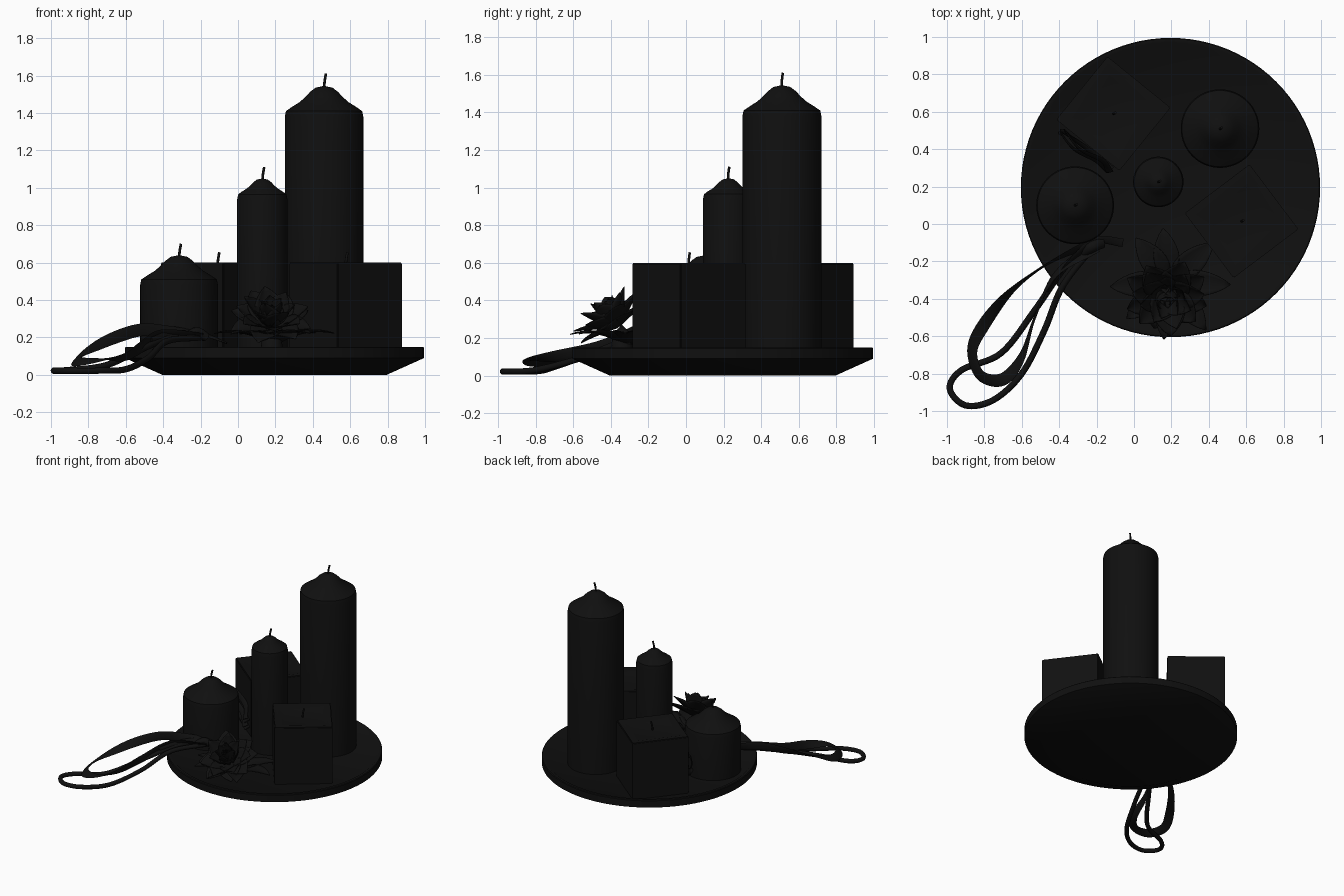
import bpy, bmesh, math, random
from mathutils import Vector, Matrix

if "Cube" in bpy.data.objects:
    bpy.data.objects.remove(bpy.data.objects["Cube"])

random.seed(4)
mat = bpy.data.materials.new("black")
mat.diffuse_color = (0.005, 0.005, 0.005, 1)
mat.use_nodes = True
mat.node_tree.nodes["Principled BSDF"].inputs["Base Color"].default_value = mat.diffuse_color


def finish(bm, name, angle=40):
    bmesh.ops.recalc_face_normals(bm, faces=bm.faces)
    me = bpy.data.meshes.new(name)
    bm.to_mesh(me)
    bm.free()
    ob = bpy.data.objects.new(name, me)
    bpy.context.collection.objects.link(ob)
    me.materials.append(mat)
    bpy.ops.object.select_all(action='DESELECT')
    ob.select_set(True)
    bpy.context.view_layer.objects.active = ob
    bpy.ops.object.shade_smooth_by_angle(angle=math.radians(angle))
    return ob


def lathe(name, profile, x, y, n=64):
    bm = bmesh.new()
    vs = [bm.verts.new((x + r, y, z)) for r, z in profile]
    es = [bm.edges.new(p) for p in zip(vs, vs[1:])]
    bmesh.ops.spin(bm, geom=vs + es, cent=(x, y, 0), axis=(0, 0, 1),
                   angle=math.tau, steps=n)
    bmesh.ops.remove_doubles(bm, verts=bm.verts, dist=1e-5)
    return finish(bm, name)


def smooth_path(pts, steps=8):
    # Catmull-Rom through the given points
    p = [Vector(q) for q in pts]
    p = [2 * p[0] - p[1]] + p + [2 * p[-1] - p[-2]]
    out = []
    for a, b, c, d in zip(p, p[1:], p[2:], p[3:]):
        for i in range(steps):
            t = i / steps
            out.append(0.5 * (2 * b + (c - a) * t + (2 * a - 5 * b + 4 * c - d) * t * t
                              + (3 * b - a - 3 * c + d) * t ** 3))
    return out + [p[-2]]


def sweep(name, pts, w, h, roll=lambda t: 0.0, n=10, ref=(0, 0, 1)):
    # elliptical section w by h carried along a path, rolled by roll(t)
    path = smooth_path(pts)
    bm = bmesh.new()
    rings = []
    for i, p in enumerate(path):
        t = (path[min(i + 1, len(path) - 1)] - path[max(i - 1, 0)]).normalized()
        side = t.cross(Vector(ref)).normalized()
        up = side.cross(t)
        r = roll(i / (len(path) - 1))
        a = side * math.cos(r) + up * math.sin(r)
        b = up * math.cos(r) - side * math.sin(r)
        rings.append([bm.verts.new(p + a * w * math.cos(k * math.tau / n)
                                   + b * h * math.sin(k * math.tau / n)) for k in range(n)])
    for r0, r1 in zip(rings, rings[1:]):
        for k in range(n):
            bm.faces.new((r0[k], r0[(k + 1) % n], r1[(k + 1) % n], r1[k]))
    bm.faces.new(rings[0])
    bm.faces.new(rings[-1])
    return finish(bm, name, 60)


def wick(name, x, y, z, top):
    sweep(name, [(x, y, z), (x + .003, y, (z + top) / 2), (x + .01, y + .005, top)],
          .007, .007, ref=(0, 1, 0))


def candle(name, x, y, r, shoulder, top, tip):
    k, d = r / .21, top - shoulder
    crown = [(r, shoulder - .03), (r - .006, shoulder), (.175 * k, shoulder + .15 * d),
             (.13 * k, shoulder + .36 * d), (.1 * k, shoulder + .56 * d),
             (.075 * k, shoulder + .76 * d), (.045 * k, shoulder + .93 * d), (0, top)]
    lathe(name, [(0, FLOOR), (r, FLOOR)] + crown, x, y)
    wick(name + "_wick", x, y, top - .02, tip)


def square_candle(name, x, y, side, deg, top):
    bm = bmesh.new()
    bmesh.ops.create_cube(bm, size=1)
    bmesh.ops.bevel(bm, geom=bm.edges[:], offset=.012, segments=2, affect='EDGES')
    cap = max(bm.faces, key=lambda f: f.calc_center_median().z)
    # shallow melted hollow
    bmesh.ops.inset_region(bm, faces=[cap], thickness=.1)
    bmesh.ops.inset_region(bm, faces=[cap], thickness=.15, depth=-.03)
    M = (Matrix.Translation((x, y, (top + FLOOR) / 2)) @ Matrix.Rotation(math.radians(deg), 4, 'Z')
         @ Matrix.Diagonal((side, side, top - FLOOR, 1)))
    bmesh.ops.transform(bm, matrix=M, verts=bm.verts)
    finish(bm, name, 30)
    wick(name + "_wick", x, y, top - .03, top + .055)


def petal_ring(name, M, n, length, width, e0, e1, cup, r0=.01, phase=0.0):
    bm = bmesh.new()
    S, U = 8, 6
    for k in range(n):
        R = M @ Matrix.Rotation(math.tau * (k + phase) / n + random.uniform(-.15, .15), 4, 'Z')
        L = length * random.uniform(.88, 1.08)
        r, h, rows = r0, 0.0, []
        for i in range(S + 1):
            s = i / S
            e = math.radians(e0 + (e1 - e0) * s)
            half = width * (.25 * (1 - s) + math.sin(math.pi * s ** .85) ** .8 if i < S else .02)
            row = []
            for j in range(U + 1):
                u = j / U * 2 - 1
                c = cup * u * u * half
                row.append(bm.verts.new(R @ Vector((r - c * math.sin(e), u * half,
                                                    h + c * math.cos(e)))))
            rows.append(row)
            r += L / S * math.cos(e)
            h += L / S * math.sin(e)
        for a, b in zip(rows, rows[1:]):
            for j in range(U):
                bm.faces.new((a[j], a[j + 1], b[j + 1], b[j]))
    ob = finish(bm, name, 60)
    mod = ob.modifiers.new("thickness", 'SOLIDIFY')
    mod.thickness = .004


# plate
FLOOR = .135
lathe("plate", [(0, 0), (.6, 0), (.8, .09), (.8, .145), (.795, .15), (.775, .15),
                (.755, FLOOR), (0, FLOOR)], .195, .195, 96)

# candles
candle("tall_candle", .46, .51, .21, 1.41, 1.545, 1.61)
candle("middle_candle", .13, .225, .135, .965, 1.05, 1.11)
candle("short_candle", -.315, .1, .208, .51, .64, .70)
square_candle("back_square_candle", -.11, .59, .434, 51, .6)
square_candle("right_square_candle", .575, .015, .434, 37, .6)

# flower head, tilted to the front
head = Matrix.Translation((.18, -.36, .26)) @ Matrix.Rotation(math.radians(32), 4, 'X')
for i, (n, L, w, e0, e1, cup) in enumerate([(4, .14, .045, 80, 95, .5), (5, .18, .06, 65, 80, .5),
                                            (6, .21, .07, 45, 60, .4), (7, .22, .075, 30, 25, .3),
                                            (8, .23, .075, 12, 5, .3)]):
    petal_ring("flower_petals_%d" % (i + 1), head, n, L, w, e0, e1, cup, phase=.4 * i)
lathe("flower_base", [(0, FLOOR), (.06, FLOOR), (.05, .22), (0, .27)], .18, -.34, 16)

# leaves spread under the flower
petal_ring("leaves", Matrix.Translation((.19, -.31, .17)), 8, .3, .06, 30, -15, .2, .03)

# cord loop resting on the ground
sweep("cord_loop", [(-.2, -.08, .2), (-.36, -.22, .2), (-.53, -.46, .13), (-.71, -.69, .05),
                    (-.92, -.78, .025), (-.985, -.88, .022), (-.9, -.97, .022),
                    (-.75, -.94, .022), (-.6, -.8, .03), (-.48, -.57, .09),
                    (-.38, -.33, .18), (-.2, -.1, .2)], .017, .017)

# twisted ribbon loop
sweep("ribbon_loop", [(-.2, -.1, .22), (-.36, -.16, .23), (-.52, -.25, .24), (-.68, -.38, .19),
                      (-.81, -.55, .12), (-.865, -.68, .075), (-.82, -.81, .07),
                      (-.7, -.83, .085), (-.6, -.71, .1), (-.53, -.5, .14),
                      (-.42, -.27, .21), (-.2, -.12, .21)],
      .034, .005, roll=lambda t: .35 + 1.1 * math.sin(t * math.tau * 1.5))

# ribbon tails and knot beside the short candle
sweep("ribbon_tail", [(-.06, -.1, .17), (-.2, -.09, .22), (-.34, -.2, .22), (-.46, -.36, .18)],
      .022, .005, roll=lambda t: t * 1.5)
sweep("ribbon_knot", [(-.27, -.15, .2), (-.22, -.12, .23), (-.17, -.1, .2)], .03, .025)

# small bow behind the short candle
for i, (dx, dz) in enumerate([(0, 0), (.03, .06)]):
    sweep("small_bow_%d" % (i + 1),
          [(-.13, .28, .22 + dz), (-.2 + dx, .34, .3 + dz), (-.32 + dx, .4, .35 + dz),
           (-.39 + dx, .49, .31 + dz), (-.33, .46, .24 + dz), (-.22, .38, .21 + dz),
           (-.12, .29, .2 + dz)], .022, .005, roll=lambda t: .6 + 2 * t)
